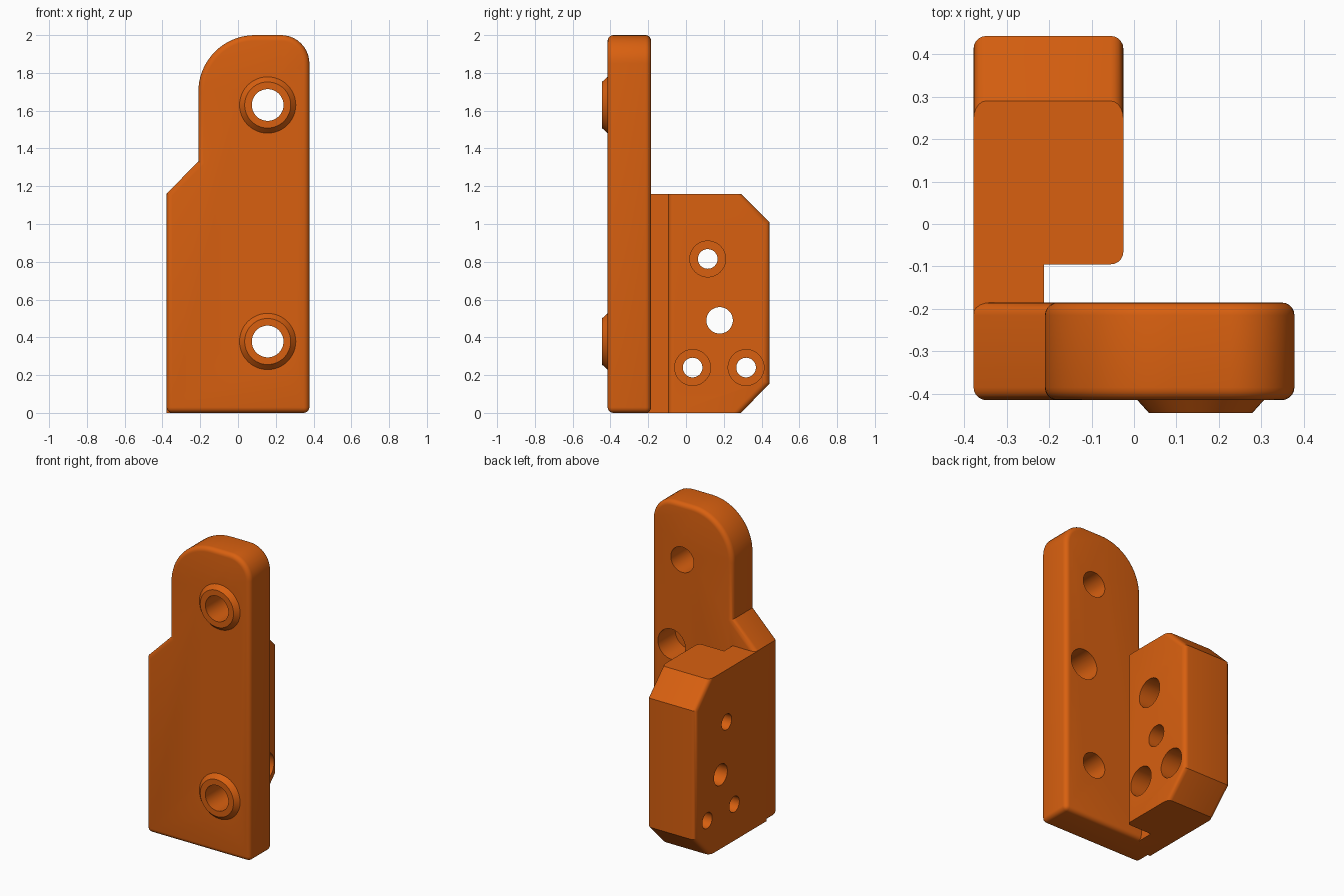
import bpy, bmesh, math
from mathutils import Vector, Matrix

if "Cube" in bpy.data.objects:
    bpy.data.objects.remove(bpy.data.objects["Cube"])

orange = bpy.data.materials.new("orange plastic")
orange.diffuse_color = (0.69, 0.117, 0.005, 1)
orange.use_nodes = True
orange.node_tree.nodes["Principled BSDF"].inputs["Base Color"].default_value = orange.diffuse_color


def add_object(name, bm):
    bmesh.ops.recalc_face_normals(bm, faces=bm.faces)
    mesh = bpy.data.meshes.new(name)
    bm.to_mesh(mesh)
    bm.free()
    mesh.materials.append(orange)
    ob = bpy.data.objects.new(name, mesh)
    bpy.context.collection.objects.link(ob)
    return ob


def extrude(name, points, place, start, end, rounded, width=0.03):
    """Extrude a 2D outline and round the edges picked by the rule."""
    bm = bmesh.new()
    face = bm.faces.new([bm.verts.new(place(u, v, start)) for u, v in points])
    new = bmesh.ops.extrude_face_region(bm, geom=[face])["geom"]
    shift = place(0, 0, end) - place(0, 0, start)
    bmesh.ops.translate(bm, vec=shift, verts=[g for g in new if isinstance(g, bmesh.types.BMVert)])
    bmesh.ops.recalc_face_normals(bm, faces=bm.faces)
    edges = [e for e in bm.edges if rounded(e.verts[0].co, e.verts[1].co)]
    if edges:
        bmesh.ops.bevel(bm, geom=edges, offset=width, segments=5, profile=0.5,
                        affect='EDGES', clamp_overlap=False)
    return add_object(name, bm)


def cone(name, centre, axis, r1, r2, depth):
    """Cone or cylinder starting at centre and running along axis."""
    bm = bmesh.new()
    axis = Vector(axis)
    turn = axis.to_track_quat('Z', 'Y').to_matrix().to_4x4()
    bmesh.ops.create_cone(bm, cap_ends=True, segments=48, radius1=r1, radius2=r2, depth=depth,
                          matrix=Matrix.Translation(Vector(centre) + axis * depth / 2) @ turn)
    return add_object(name, bm)


def boolean(ob, other, operation):
    mod = ob.modifiers.new(other.name, 'BOOLEAN')
    mod.operation, mod.solver, mod.object = operation, 'EXACT', other
    bpy.context.view_layer.objects.active = ob
    bpy.ops.object.modifier_apply(modifier=mod.name)
    bpy.data.objects.remove(other)


def arc(cx, cz, r, a0, a1, n):
    return [(cx + r * math.cos(math.radians(a0 + (a1 - a0) * i / n)),
             cz + r * math.sin(math.radians(a0 + (a1 - a0) * i / n))) for i in range(n + 1)]


# front plate with rounded top and a shoulder on the left
FRONT, BACK = -0.415, -0.185
outline = [(-0.378, 0), (0.378, 0)]
outline += arc(0.228, 1.85, 0.15, 0, 90, 10) + arc(0.09, 1.7, 0.3, 90, 180, 18)
outline += [(-0.21, 1.33), (-0.378, 1.162)]
bracket = extrude("bracket", outline, lambda u, v, d: Vector((u, d, v)), FRONT, BACK,
                  lambda a, b: abs(a.y - b.y) < 1e-4 or max(a.z, b.z) < 0.01)

# rear mounting block with chamfered back corners
X0, X1 = -0.378, -0.025
side = [(-0.095, 0), (0.29, 0), (0.443, 0.155), (0.443, 1.008), (0.29, 1.16), (-0.095, 1.16)]
block = extrude("mounting_block", side, lambda u, v, d: Vector((d, u, v)), X0, X1,
                lambda a, b: abs(a.z - b.z) > 0.1 and (a.x > -0.1 or a.y > 0.2))

# neck joining plate and block
neck = extrude("neck", [(X0, -0.3), (-0.212, -0.3), (-0.212, -0.06), (X0, -0.06)],
               lambda u, v, d: Vector((u, v, d)), 0, 1.16, lambda a, b: False)
boolean(bracket, neck, 'UNION')
boolean(bracket, block, 'UNION')

# raised tapered bosses on the front, each drilled through
for z in (1.63, 0.378):
    boolean(bracket, cone("boss", (0.157, FRONT + 0.02, z), (0, -1, 0), 0.167, 0.122, 0.05), 'UNION')
    boolean(bracket, cone("plate_hole", (0.157, -0.6, z), (0, 1, 0), 0.084, 0.084, 0.46), 'DIFFERENCE')

# blind pocket in the back of the plate
boolean(bracket, cone("pocket", (0.235, BACK - 0.18, 1.05), (0, 1, 0), 0.1, 0.1, 0.22), 'DIFFERENCE')

# block holes: three counterbored screw holes and one plain hole
for y, z in ((0.115, 0.815), (0.035, 0.24), (0.318, 0.24)):
    boolean(bracket, cone("screw_hole", (-0.5, y, z), (1, 0, 0), 0.052, 0.052, 0.6), 'DIFFERENCE')
    boolean(bracket, cone("counterbore", (X1 - 0.15, y, z), (1, 0, 0), 0.095, 0.095, 0.2), 'DIFFERENCE')
boolean(bracket, cone("plain_hole", (-0.5, 0.178, 0.49), (1, 0, 0), 0.07, 0.07, 0.6), 'DIFFERENCE')

# smooth rounded edges, keep sharp corners
bpy.ops.object.select_all(action='DESELECT')
bracket.select_set(True)
bpy.context.view_layer.objects.active = bracket
bpy.ops.object.shade_smooth_by_angle(angle=math.radians(30))
